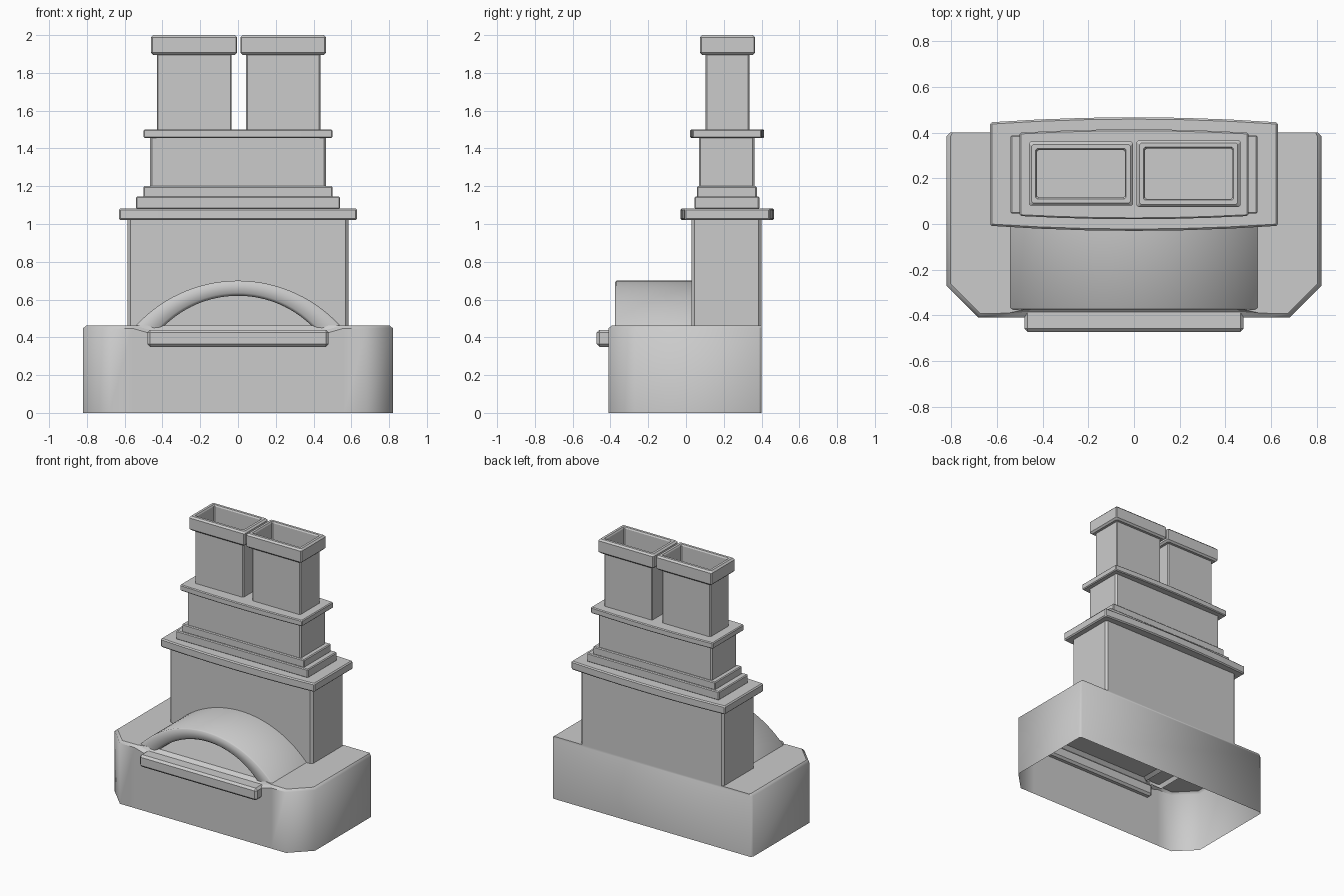
import bpy, bmesh, math

if "Cube" in bpy.data.objects:
    bpy.data.objects.remove(bpy.data.objects["Cube"])

def make(name, rings, bottom=False, top=False, closed=True, bevel=0, smooth=None):
    """Loft equal-length rings of points into one mesh object."""
    bm = bmesh.new()
    vs = [[bm.verts.new(p) for p in r] for r in rings]
    n = len(rings[0])
    for a, b in zip(vs, vs[1:]):
        for i in range(n if closed else n - 1):
            j = (i + 1) % n
            bm.faces.new((a[i], a[j], b[j], b[i]))
    if bottom:
        bm.faces.new(vs[0][::-1])
    if top:
        bm.faces.new(vs[-1])
    bmesh.ops.recalc_face_normals(bm, faces=bm.faces)
    me = bpy.data.meshes.new(name)
    bm.to_mesh(me)
    bm.free()
    ob = bpy.data.objects.new(name, me)
    bpy.context.collection.objects.link(ob)
    if bevel:
        m = ob.modifiers.new("bevel", 'BEVEL')
        m.width, m.segments = bevel, 1
        m.limit_method, m.angle_limit = 'ANGLE', math.radians(40)
    if smooth:
        bpy.ops.object.select_all(action='DESELECT')
        bpy.context.view_layer.objects.active = ob
        ob.select_set(True)
        bpy.ops.object.shade_smooth_by_angle(angle=math.radians(smooth))
    return ob

def level(outline, z):
    return [(x, y, z) for x, y in outline]

def rect(x0, x1, y0, y1):
    return [(x0, y0), (x1, y0), (x1, y1), (x0, y1)]

def chamfered(x0, x1, y0, y1, c):
    return [(x0 + c, y0), (x1 - c, y0), (x1, y0 + c), (x1, y1 - c),
            (x1 - c, y1), (x0 + c, y1), (x0, y1 - c), (x0, y0 + c)]

def bowed(w, y0, y1, bow, n=6):
    """Rectangle whose front and back bulge outward at the middle."""
    xs = [-w + 2 * w * i / n for i in range(n + 1)]
    b = [bow * (1 - (x / w) ** 2) for x in xs]
    return ([(x, y0 - d) for x, d in zip(xs, b)] +
            [(x, y1 + d) for x, d in zip(xs, b)][::-1])

def slab(name, outline, z0, z1, bevel=0.006):
    return make(name, [level(outline, z0), level(outline, z1)], True, True, bevel=bevel)

# Hollow base, open below; front rim dips where the hearth opens
half = [(0.48, -0.41, 0.44), (0.56, -0.41, 0.463), (0.68, -0.41, 0.463),
        (0.82, -0.27, 0.463), (0.82, 0.385, 0.463), (0.805, 0.40, 0.463)]
inner = [(0.47, -0.385), (0.55, -0.39), (0.673, -0.392),
         (0.802, -0.263), (0.802, 0.385), (0.795, 0.40)]
outline = half + [(-x, y, z) for x, y, z in half[::-1]]
rim = inner + [(-x, y) for x, y in inner[::-1]]
make("base", [[(x, y, 0) for x, y, z in outline],
              [(x, y, z - 0.015) for x, y, z in outline],
              [(x, y, o[2]) for (x, y), o in zip(rim, outline)]], smooth=50)

# Top of the base and hearth floor
floor = [(x, y) for x, y in rim]
floor[0], floor[-1] = (0.42, -0.36), (-0.42, -0.36)
make("hearth_floor", [level(floor, 0.463)], top=True)
make("hearth_lip", [[(-0.47, -0.385, 0.44), (0.47, -0.385, 0.44)],
                    [(-0.42, -0.36, 0.463), (0.42, -0.36, 0.463)]], closed=False)
make("rim_corners", [[(s * 0.55, -0.39, 0.463), (s * 0.47, -0.385, 0.44),
                      (s * 0.42, -0.36, 0.463)] for s in (1,)], top=True)
make("rim_corner_left", [[(-0.55, -0.39, 0.463), (-0.47, -0.385, 0.44),
                          (-0.42, -0.36, 0.463)]], top=True)

# Arched hood over the hearth
def arc(half_w, z_low, z_top, y, n=32):
    h = z_top - z_low
    r = (half_w ** 2 + h * h) / (2 * h)
    a = math.asin(half_w / r)
    return [(r * math.sin(t), y, z_top - r + r * math.cos(t))
            for t in (-a + 2 * a * i / n for i in range(n + 1))]

make("hearth_arch", [arc(0.56, 0.44, 0.70, 0.04), arc(0.56, 0.44, 0.70, -0.367),
                     arc(0.55, 0.44, 0.693, -0.375), arc(0.43, 0.44, 0.635, -0.373),
                     arc(0.41, 0.44, 0.62, -0.355), arc(0.41, 0.44, 0.62, 0.04)],
     closed=False, smooth=60)

# Front ledge
slab("front_ledge", rect(-0.48, 0.48, -0.473, -0.37), 0.35, 0.44, 0.015)

# Chimney breast and stepped courses
body = chamfered(-0.585, 0.585, 0.03, 0.40, 0.015)
make("chimney_breast", [level(body, 0.46), level(body, 1.03)])
slab("lower_cornice", bowed(0.63, -0.008, 0.445, 0.022), 1.02, 1.083, 0.008)
slab("lower_step", rect(-0.54, 0.54, 0.045, 0.388), 1.08, 1.145)
slab("upper_step", rect(-0.50, 0.50, 0.058, 0.375), 1.14, 1.20)
slab("upper_stack", chamfered(-0.465, 0.465, 0.068, 0.362, 0.01), 1.195, 1.465, 0)
slab("upper_cornice", bowed(0.50, 0.035, 0.40, 0.014), 1.455, 1.50)

# Two hollow flues with collars: (inset from collar edge, height)
profile = [(0.030, 1.495), (0.030, 1.895), (0.012, 1.895), (0, 1.907), (0, 1.988),
           (0.012, 2.0), (0.030, 2.0), (0.036, 1.99), (0.036, 1.503)]
for name, x0, x1, y0, y1 in (("left_flue", -0.46, -0.004, 0.08, 0.36),
                             ("right_flue", 0.012, 0.466, 0.074, 0.366)):
    make(name, [level(chamfered(x0 + d, x1 - d, y0 + d, y1 - d, 0.007), z)
                for d, z in profile], top=True)
